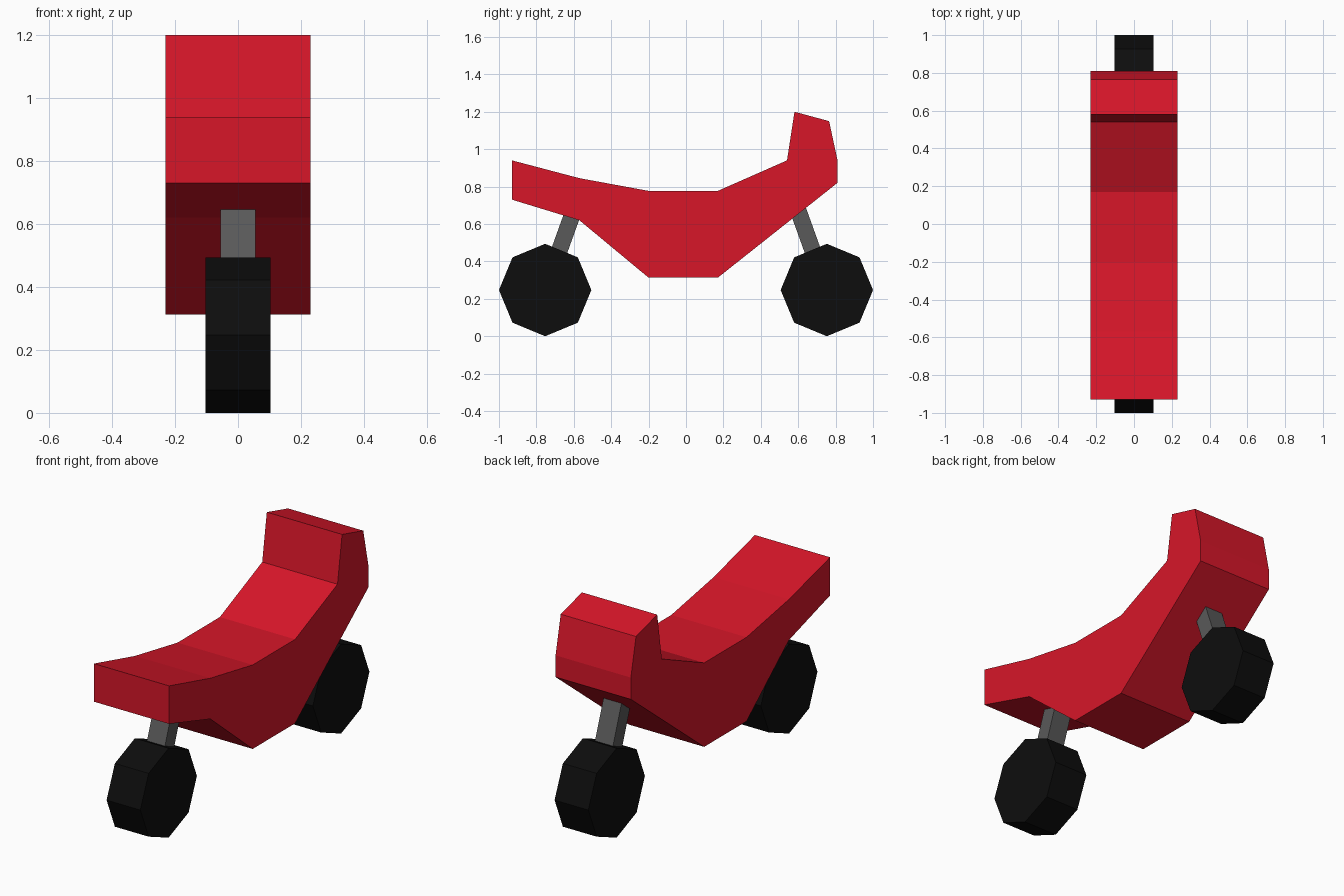
import bpy, bmesh
from math import pi, cos, sin, atan2, hypot

if "Cube" in bpy.data.objects:
    bpy.data.objects.remove(bpy.data.objects["Cube"])


def material(name, color):
    m = bpy.data.materials.new(name)
    m.diffuse_color = (*color, 1)
    m.use_nodes = True
    m.node_tree.nodes["Principled BSDF"].inputs["Base Color"].default_value = m.diffuse_color
    return m


def extrude_profile(name, profile, half_width, mat):
    """Flat side profile of (y, z) points, extruded across x."""
    bm = bmesh.new()
    face = bm.faces.new([bm.verts.new((-half_width, y, z)) for y, z in profile])
    ext = bmesh.ops.extrude_face_region(bm, geom=[face], use_keep_orig=True)
    for v in ext["geom"]:
        if isinstance(v, bmesh.types.BMVert):
            v.co.x = half_width
    bmesh.ops.recalc_face_normals(bm, faces=bm.faces)
    mesh = bpy.data.meshes.new(name)
    bm.to_mesh(mesh)
    bm.free()
    obj = bpy.data.objects.new(name, mesh)
    bpy.context.collection.objects.link(obj)
    if mat:
        mesh.materials.append(mat)
    return obj


red = material("red_paint", (0.68, 0.008, 0.022))
black = material("black_rubber", (0.004, 0.004, 0.004))
grey = material("grey_metal", (0.1, 0.1, 0.1))

# Body: saddle curve on top, belly below, raised block at the back
extrude_profile("body", [
    (-0.93, 0.94), (-0.57, 0.845), (-0.20, 0.777), (0.17, 0.777),
    (0.54, 0.94), (0.58, 1.20), (0.765, 1.15), (0.81, 0.94), (0.81, 0.82),
    (0.17, 0.313), (-0.20, 0.313), (-0.57, 0.62), (-0.93, 0.73)], 0.23, red)

R = 0.247
for label, s in (("front", -1), ("rear", 1)):
    # Octagonal wheel
    cy = s * (1 - R)
    extrude_profile(label + "_wheel",
                    [(cy + R * cos(i * pi / 4), R + R * sin(i * pi / 4)) for i in range(8)],
                    0.103, black)
    # Strut leaning from the hub up into the body
    dy, dz = -s * 0.153, 0.425
    length = hypot(dy, dz)
    ny, nz = dz / length * 0.044, -dy / length * 0.044
    top = (cy + dy, R + dz)
    extrude_profile(label + "_strut",
                    [(cy - ny, R - nz), (cy + ny, R + nz),
                     (top[0] + ny, top[1] + nz), (top[0] - ny, top[1] - nz)],
                    0.055, grey)
